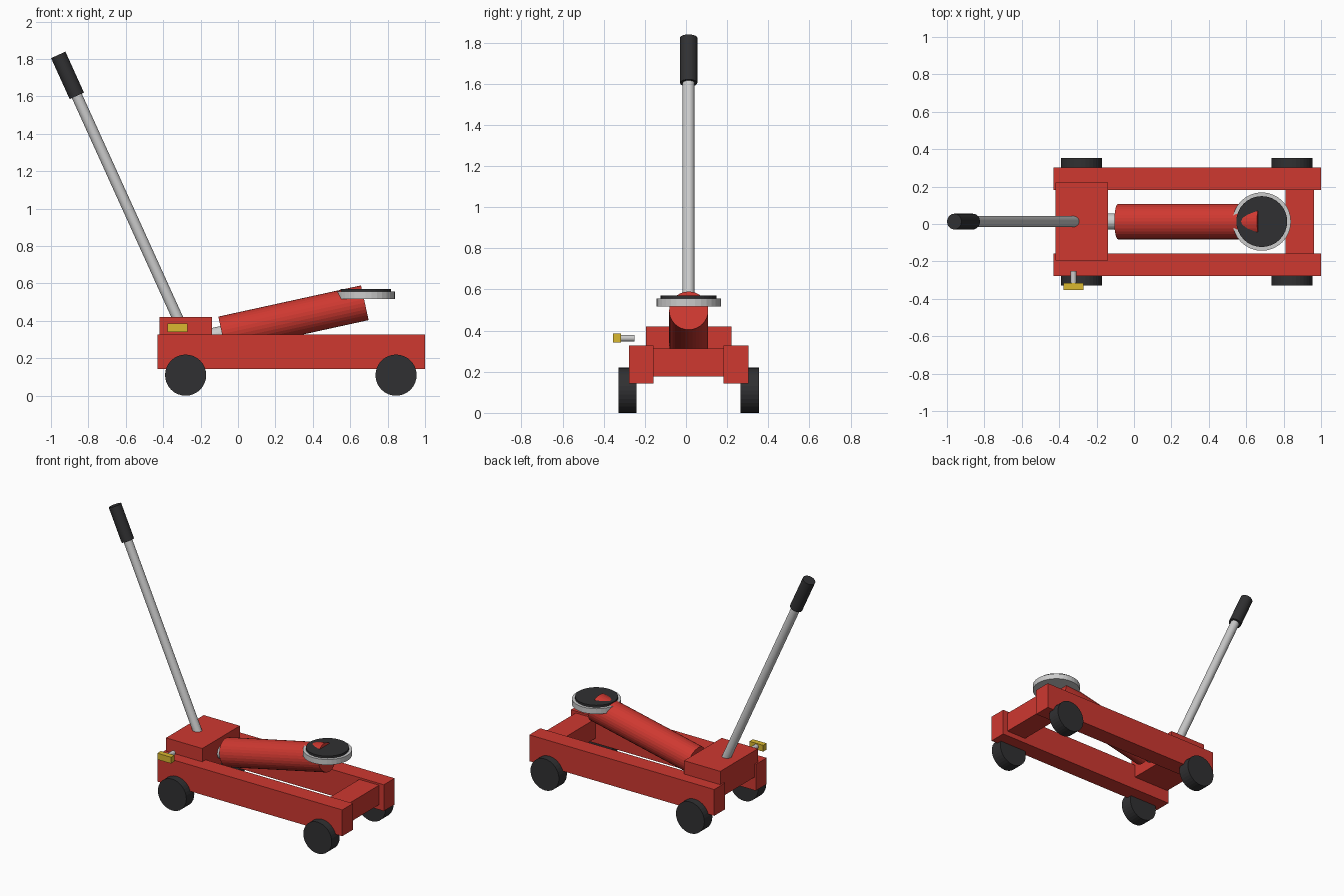
import bpy
from mathutils import Vector

if "Cube" in bpy.data.objects:
    bpy.data.objects.remove(bpy.data.objects["Cube"])

CY = 0.013  # centre line of the jack


def material(name, rgb):
    m = bpy.data.materials.new(name)
    m.diffuse_color = (*rgb, 1)
    m.use_nodes = True
    m.node_tree.nodes["Principled BSDF"].inputs["Base Color"].default_value = m.diffuse_color
    return m


RED = material("red_paint", (0.62, 0.04, 0.03))
BLACK = material("black_rubber", (0.03, 0.03, 0.032))
YELLOW = material("yellow_plastic", (0.7, 0.48, 0.03))


def finish(name, mat):
    ob = bpy.context.object
    ob.name = name
    if mat:
        ob.data.materials.append(mat)
    return ob


def box(name, lo, hi, mat):
    lo, hi = Vector(lo), Vector(hi)
    bpy.ops.mesh.primitive_cube_add(size=1, location=(lo + hi) / 2)
    ob = finish(name, mat)
    ob.scale = hi - lo
    bpy.ops.object.transform_apply(location=False, rotation=False, scale=True)
    return ob


def rod(name, a, b, r, mat=None, sides=32):
    a, b = Vector(a), Vector(b)
    d = b - a
    bpy.ops.mesh.primitive_cylinder_add(
        vertices=sides, radius=r, depth=d.length, location=(a + b) / 2,
        rotation=d.to_track_quat('Z', 'Y').to_euler())
    return finish(name, mat)


# Side rails and wheels
for side, s in (("front", -1), ("back", 1)):
    y = CY + s * 0.23
    box(side + "_rail", (-0.43, y - 0.06, 0.143), (1.0, y + 0.06, 0.327), RED)
    for end, x in (("rear", -0.28), ("nose", 0.845)):
        rod(f"{side}_{end}_wheel", (x, CY + s * 0.253, 0.11),
            (x, CY + s * 0.341, 0.11), 0.11, BLACK)

# Nose cross bar and pump housing
box("cross_bar", (0.81, CY - 0.18, 0.178), (0.963, CY + 0.18, 0.314), RED)
box("pump_housing", (-0.42, CY - 0.208, 0.235), (-0.14, CY + 0.208, 0.42), RED)

# Lift cylinder with its piston rod
base, tip = Vector((-0.085, CY, 0.33)), Vector((0.678, CY, 0.497))
axis = (tip - base).normalized()
rod("lift_cylinder", base, tip, 0.095, RED)
rod("piston_rod", base - axis * 0.13, base + axis * 0.1, 0.043)

# Saddle plate with rubber pad
rod("saddle", (0.683, CY, 0.518), (0.683, CY, 0.556), 0.156)
rod("saddle_pad", (0.683, CY, 0.55), (0.683, CY, 0.571), 0.136, BLACK)

# Pump handle and grip
foot, top = Vector((-0.325, CY, 0.42)), Vector((-0.961, CY, 1.822))
along = (top - foot).normalized()
rod("handle", foot - along * 0.07, top - along * 0.1, 0.029)
rod("handle_grip", top - along * 0.24, top, 0.042, BLACK)

# Release valve stem and knob
rod("valve_stem", (-0.323, -0.335, 0.363), (-0.323, -0.25, 0.363), 0.016)
box("valve_knob", (-0.376, -0.354, 0.341), (-0.27, -0.316, 0.385), YELLOW)
